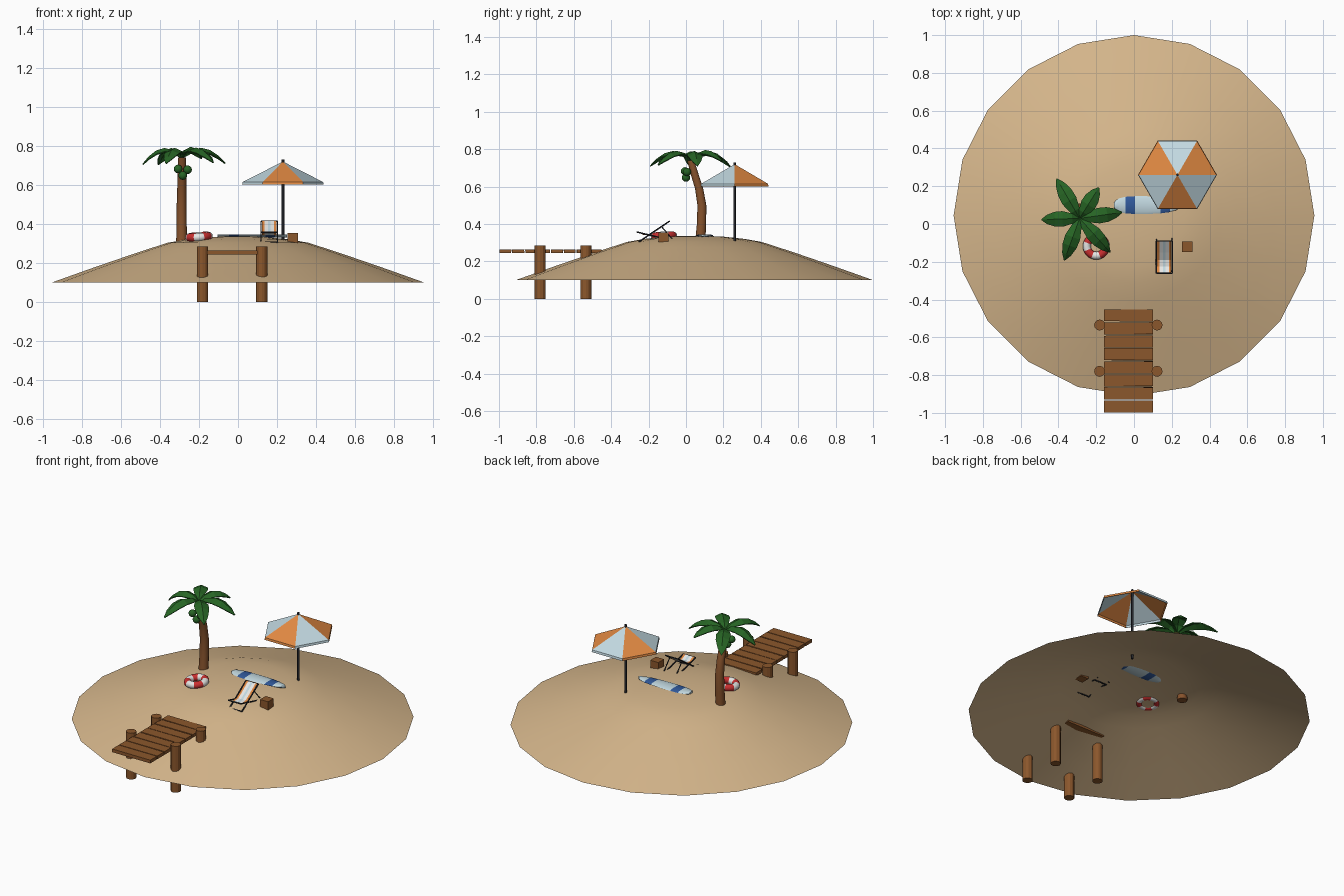
import bpy, bmesh, math, random
from mathutils import Vector, Matrix

if "Cube" in bpy.data.objects:
    bpy.data.objects.remove(bpy.data.objects["Cube"])

random.seed(3)

def mat(name, r, g, b):
    m = bpy.data.materials.new(name)
    m.diffuse_color = (r, g, b, 1)
    m.use_nodes = True
    m.node_tree.nodes["Principled BSDF"].inputs["Base Color"].default_value = m.diffuse_color
    return m

SAND = mat("sand", 0.67, 0.47, 0.26)
WOOD = mat("dock wood", 0.26, 0.095, 0.025)
TRUNK = mat("trunk brown", 0.24, 0.085, 0.025)
GREEN = mat("leaf green", 0.02, 0.13, 0.018)
ORANGE = mat("orange", 0.75, 0.25, 0.055)
PALE = mat("pale blue", 0.54, 0.69, 0.75)
BLUE = mat("deep blue", 0.03, 0.10, 0.33)
RED = mat("red", 0.60, 0.03, 0.03)
WHITE = mat("white", 0.85, 0.85, 0.83)
DARK = mat("dark metal", 0.018, 0.02, 0.026)

def finish(name, bm, mats, smooth=None):
    bmesh.ops.recalc_face_normals(bm, faces=bm.faces)
    me = bpy.data.meshes.new(name)
    bm.to_mesh(me)
    bm.free()
    ob = bpy.data.objects.new(name, me)
    bpy.context.collection.objects.link(ob)
    for m in mats:
        me.materials.append(m)
    if smooth:
        bpy.ops.object.select_all(action='DESELECT')
        ob.select_set(True)
        bpy.context.view_layer.objects.active = ob
        bpy.ops.object.shade_smooth_by_angle(angle=math.radians(smooth))
    return ob

def skin(bm, rings, closed=True):
    """Bridge rings of points; returns the vertex rings."""
    vr = [[bm.verts.new(p) for p in r] for r in rings]
    for a, b in zip(vr, vr[1:]):
        n = len(a)
        for i in range(n if closed else n - 1):
            j = (i + 1) % n
            bm.faces.new((a[i], a[j], b[j], b[i]))
    return vr

def circle(c, r, n, rot=0):
    return [(c[0] + r * math.cos(rot + math.tau * i / n),
             c[1] + r * math.sin(rot + math.tau * i / n), c[2]) for i in range(n)]

def tube(name, pts, radii, n, m, smooth=None):
    bm = bmesh.new()
    vr = skin(bm, [circle(p, r, n) for p, r in zip(pts, radii)])
    bm.faces.new(vr[0])
    bm.faces.new(vr[-1])
    return finish(name, bm, [m], smooth)

def rod(bm, a, b, r, n=6):
    a, b = Vector(a), Vector(b)
    d = b - a
    mtx = Matrix.Translation((a + b) / 2) @ d.to_track_quat('Z', 'Y').to_matrix().to_4x4()
    bmesh.ops.create_cone(bm, cap_ends=True, segments=n, radius1=r, radius2=r,
                          depth=d.length, matrix=mtx)

def box(bm, c, s):
    bmesh.ops.create_cube(bm, size=1, matrix=Matrix.Translation(c) @ Matrix.Diagonal((*s, 1)))

# Sand mound: open shell with twenty sides
bm = bmesh.new()
prof = [(0.955, 0.10), (0.75, 0.173), (0.55, 0.242), (0.45, 0.275), (0.36, 0.304),
        (0.27, 0.32), (0.16, 0.332), (0.07, 0.336)]
rings = skin(bm, [circle((0, 0.045, z), r, 20, math.pi / 2) for r, z in prof])
tip = bm.verts.new((0, 0.045, 0.337))
for i in range(20):
    bm.faces.new((rings[-1][i], rings[-1][(i + 1) % 20], tip))
finish("sand_mound", bm, [SAND], 40)

# Dock planks, slightly uneven
bm = bmesh.new()
pitch = 0.55 / 8
for i in range(8):
    box(bm, (-0.03, -1 + pitch * (i + 0.5), 0.254), (0.26, pitch - 0.006, 0.02))
for v in bm.verts:
    if -0.99 < v.co.y < -0.46:
        v.co.y += random.uniform(-0.002, 0.002)
finish("dock_planks", bm, [WOOD])

# Dock posts
for x in (-0.182, 0.122):
    for y in (-0.535, -0.78):
        tube("dock_post", [(x, y, 0), (x, y, 0.285)], [0.029, 0.029], 12, WOOD)

# Palm trunk
tube("palm_trunk", [(-0.288, 0.075, 0.29), (-0.289, 0.083, 0.40), (-0.289, 0.085, 0.50),
                    (-0.288, 0.07, 0.59), (-0.287, 0.045, 0.67), (-0.287, 0.025, 0.74)],
     [0.029, 0.026, 0.025, 0.023, 0.022, 0.02], 10, TRUNK, 50)

# Palm leaves: folded blades arching out from the crown
crown = Vector((-0.288, 0.03, 0.745))
widths = [(0, 0.010), (0.2, 0.026), (0.45, 0.040), (0.65, 0.038), (0.85, 0.024), (1, 0.002)]
for deg, length, drop in ((8, 0.225, 0.235), (58, 0.19, 0.21), (120, 0.24, 0.24),
                          (182, 0.20, 0.24), (250, 0.235, 0.235), (312, 0.24, 0.23)):
    a = math.radians(deg)
    out, side = Vector((math.cos(a), math.sin(a), 0)), Vector((-math.sin(a), math.cos(a), 0))
    bm = bmesh.new()
    rows = []
    for t, w in widths:
        mid = crown + out * length * t + Vector((0, 0, 0.20 * t - drop * t * t))
        low = Vector((0, 0, -0.45 * w))
        rows.append([mid - side * w + low, mid, mid + side * w + low])
    skin(bm, rows, closed=False)
    leaf = finish("palm_leaf", bm, [GREEN])
    mod = leaf.modifiers.new("thickness", 'SOLIDIFY')
    mod.thickness = 0.006
    mod.offset = 0

# Coconuts
for c in ((-0.307, -0.005, 0.682), (-0.258, 0.005, 0.678), (-0.283, 0.0, 0.648)):
    bm = bmesh.new()
    bmesh.ops.create_uvsphere(bm, u_segments=12, v_segments=8, radius=0.022,
                              matrix=Matrix.Translation(c))
    finish("coconut", bm, [GREEN], 60)

# Parasol pole and canopy
ux, uy = 0.23, 0.26
tube("parasol_pole", [(ux, uy, 0.285), (ux, uy, 0.73)], [0.007, 0.007], 8, DARK, 50)
bm = bmesh.new()
c = (ux, uy)
rim = skin(bm, [circle((*c, 0.602), 0.209, 6), circle((*c, 0.615), 0.206, 6)])
top = bm.verts.new((*c, 0.72))
for i in range(6):
    bm.faces.new((rim[1][i], rim[1][(i + 1) % 6], top))
for f in bm.faces:
    m = f.calc_center_median()
    f.material_index = int((math.atan2(m.y - uy, m.x - ux) % math.tau) / (math.pi / 3)) % 2
canopy = finish("parasol_canopy", bm, [ORANGE, PALE])
canopy.modifiers.new("thickness", 'SOLIDIFY').thickness = 0.004

# Deck chair frame: two crossed frames with cross bars
bm = bmesh.new()
x0, x1 = 0.118, 0.202
for x in (x0, x1):
    rod(bm, (x, -0.25, 0.306), (x, -0.09, 0.414), 0.004)
    rod(bm, (x, -0.262, 0.357), (x, -0.10, 0.318), 0.004)
    rod(bm, (x, -0.13, 0.385), (x, -0.075, 0.322), 0.003)
for y, z in ((-0.25, 0.306), (-0.09, 0.414), (-0.262, 0.357), (-0.10, 0.318)):
    rod(bm, (x0, y, z), (x1, y, z), 0.004)
finish("deck_chair_frame", bm, [DARK])

# Deck chair sling with lengthwise stripes
bm = bmesh.new()
xs = [0.123, 0.135, 0.153, 0.167, 0.185, 0.197]
path = [(-0.258, 0.36), (-0.225, 0.343), (-0.19, 0.347), (-0.15, 0.374), (-0.09, 0.418)]
skin(bm, [[(x, y, z) for x in xs] for y, z in path], closed=False)
for f in bm.faces:
    d = abs(f.calc_center_median().x - 0.16)
    f.material_index = 0 if d > 0.026 else (1 if d > 0.005 else 2)
sling = finish("deck_chair_sling", bm, [ORANGE, WHITE, PALE])
sling.modifiers.new("thickness", 'SOLIDIFY').thickness = 0.003

# Small crate
bm = bmesh.new()
box(bm, (0.281, -0.12, 0.329), (0.055, 0.055, 0.052))
finish("crate", bm, [WOOD])

# Life ring, tilted with the slope, eight coloured sectors
bm = bmesh.new()
N, K, R, r = 32, 12, 0.05, 0.021
rings = []
for i in range(N + 1):
    a = math.tau * (i / N - 1 / 16)
    rings.append([((R + r * math.cos(b)) * math.cos(a), (R + r * math.cos(b)) * math.sin(a),
                   r * math.sin(b)) for b in (math.tau * k / K for k in range(K))])
skin(bm, rings)
bmesh.ops.remove_doubles(bm, verts=bm.verts, dist=1e-5)
for f in bm.faces:
    m = f.calc_center_median()
    f.material_index = int(((math.atan2(m.y, m.x) / math.tau + 1 / 16) % 1) * 8) % 2
ring = finish("life_ring", bm, [WHITE, RED], 60)
ring.location = (-0.2, -0.118, 0.335)
ring.rotation_euler = (0.06, -0.08, 0)

# Surfboard with two blue bands
bm = bmesh.new()
rows = []
for x, w in ((-0.106, 0.012), (-0.095, 0.026), (-0.075, 0.037), (-0.045, 0.044), (0.005, 0.047),
             (0.07, 0.047), (0.14, 0.044), (0.19, 0.037), (0.225, 0.026), (0.245, 0.012),
             (0.252, 0.003)):
    h = 0.007
    rows.append([(x, 0.10 + sy * w, 0.338 + sz * h) for sy, sz in
                 ((-1, 0), (-0.75, 0.8), (0, 1), (0.75, 0.8), (1, 0), (0.75, -0.8), (0, -1), (-0.75, -0.8))])
vr = skin(bm, rows)
bm.faces.new(vr[0])
bm.faces.new(vr[-1])
for f in bm.faces:
    x = f.calc_center_median().x
    f.material_index = 1 if -0.045 < x < 0.005 or 0.14 < x < 0.19 else 0
finish("surfboard", bm, [PALE, BLUE], 40)
